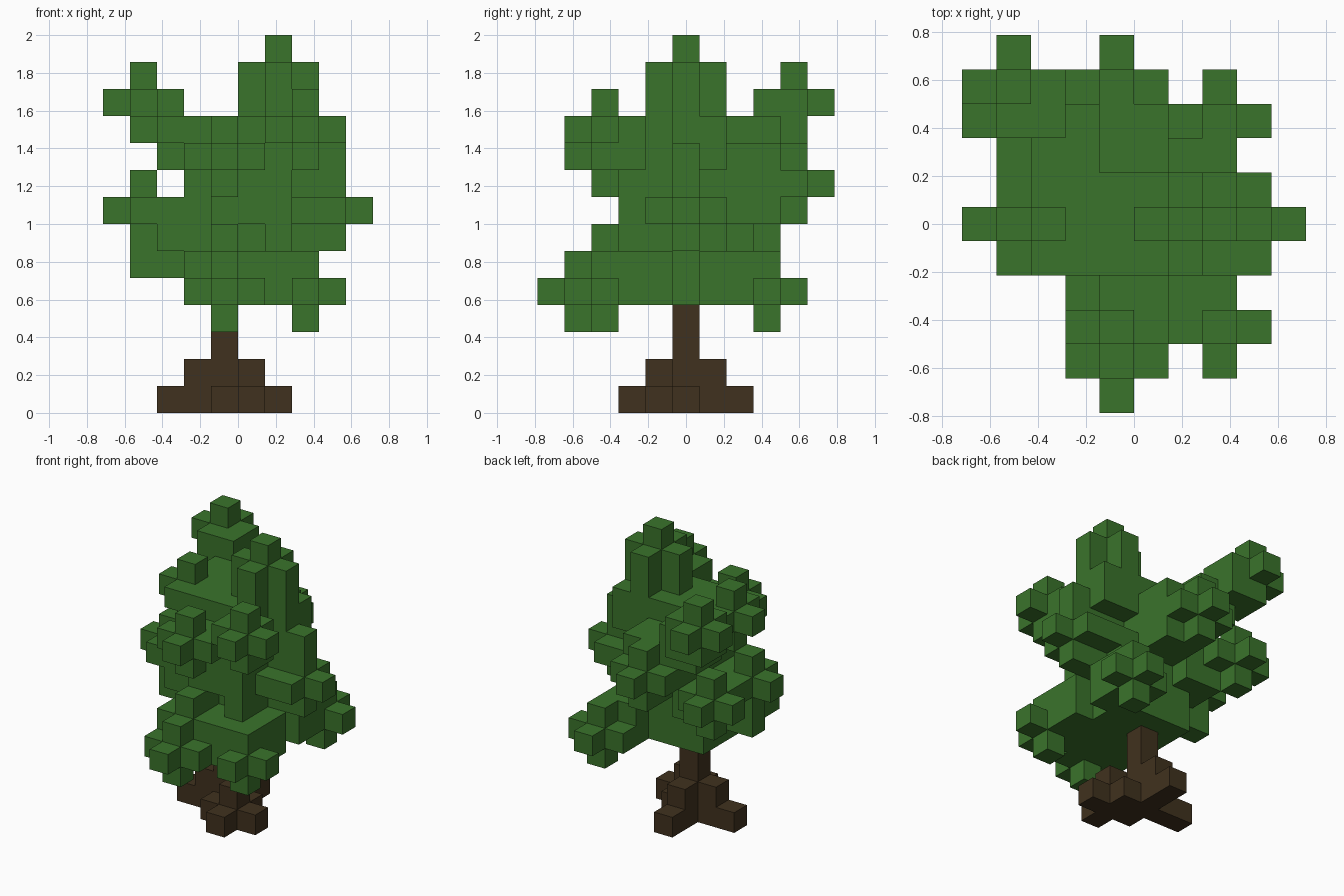
import bpy
import bmesh
from itertools import product
from mathutils import Vector

cube = bpy.data.objects.get("Cube")
if cube:
    bpy.data.objects.remove(cube, do_unlink=True)

UNIT = 2 / 14  # edge of one block
AXES = [Vector(a) for a in ((1, 0, 0), (0, 1, 0), (0, 0, 1))]


def material(name, color):
    mat = bpy.data.materials.new(name)
    mat.use_nodes = True
    mat.diffuse_color = color
    mat.node_tree.nodes["Principled BSDF"].inputs["Base Color"].default_value = color
    return mat


def box(cells, x, y, z):
    """Fill an inclusive range of block cells."""
    spans = [range(lo, hi + 1) for lo, hi in (x, y, z)]
    cells.update(product(*spans))


def tuft(cells, x, y, z):
    """Fill a block and its six neighbours."""
    cells.add((x, y, z))
    for axis in AXES:
        for sign in (-1, 1):
            cells.add(tuple(int(c) for c in Vector((x, y, z)) + axis * sign))


def build(name, cells, mat):
    """Make one mesh from the exposed sides of the cells."""
    bm = bmesh.new()
    shared = {}

    def corner(point):
        key = tuple(round(c * 2) for c in point)
        if key not in shared:
            shared[key] = bm.verts.new(point * UNIT)
        return shared[key]

    for cell in sorted(cells):
        center = Vector(cell) + Vector((0.5, 0, 0.5))
        for n, axis in enumerate(AXES):
            for sign in (-1, 1):
                normal = axis * sign
                if tuple(int(c) for c in Vector(cell) + normal) in cells:
                    continue
                u = AXES[(n + 1) % 3] / 2
                v = AXES[(n + 2) % 3] / 2 * sign
                mid = center + normal / 2
                bm.faces.new([corner(p) for p in
                              (mid - u - v, mid + u - v, mid + u + v, mid - u + v)])
    mesh = bpy.data.meshes.new(name)
    bm.to_mesh(mesh)
    bm.free()
    mesh.materials.append(mat)
    obj = bpy.data.objects.new(name, mesh)
    bpy.context.collection.objects.link(obj)
    return obj


# Trunk with three flared roots
trunk = set()
box(trunk, x=(-1, -1), y=(0, 0), z=(0, 3))
box(trunk, x=(-1, 0), y=(-1, 0), z=(0, 0))
box(trunk, x=(0, 0), y=(-1, -1), z=(0, 1))
box(trunk, x=(0, 1), y=(-1, -1), z=(0, 0))
box(trunk, x=(0, 0), y=(-2, -1), z=(0, 0))
box(trunk, x=(-2, -2), y=(0, 0), z=(0, 1))
box(trunk, x=(-3, -2), y=(0, 0), z=(0, 0))
box(trunk, x=(-1, -1), y=(1, 1), z=(0, 1))
box(trunk, x=(-1, -1), y=(1, 2), z=(0, 0))

leaves = set()

# Leaf tufts at the branch ends: low, middle, high
for x, y, z in ((2, 3, 4), (-1, -4, 4), (2, -3, 4),
                (-4, 3, 7), (-4, 0, 7), (3, 0, 7), (-1, 4, 8),
                (-1, -3, 9), (2, -3, 10), (-3, 0, 10), (-4, 4, 11)):
    tuft(leaves, x, y, z)

# Crown core, narrower under the back overhang
box(leaves, x=(-2, 0), y=(-1, 1), z=(4, 8))
box(leaves, x=(1, 1), y=(-1, 1), z=(4, 7))
box(leaves, x=(1, 1), y=(-1, 0), z=(8, 8))
box(leaves, x=(-2, 1), y=(-1, 1), z=(9, 10))
box(leaves, x=(2, 2), y=(0, 1), z=(9, 10))
box(leaves, x=(2, 2), y=(0, 0), z=(6, 8))
box(leaves, x=(2, 2), y=(-1, 1), z=(7, 7))

# Tall top with a cross-shaped section
box(leaves, x=(0, 2), y=(0, 0), z=(8, 12))
box(leaves, x=(1, 1), y=(-1, 1), z=(9, 12))
box(leaves, x=(1, 1), y=(0, 0), z=(12, 13))
box(leaves, x=(3, 3), y=(0, 0), z=(6, 9))

# Low branches, front and back
box(leaves, x=(-2, 0), y=(-3, -1), z=(4, 5))
box(leaves, x=(-1, -1), y=(-3, -2), z=(6, 6))
box(leaves, x=(0, 1), y=(-3, -1), z=(4, 5))
box(leaves, x=(2, 2), y=(-2, -1), z=(4, 5))
box(leaves, x=(1, 1), y=(-2, -2), z=(6, 6))
box(leaves, x=(1, 2), y=(1, 2), z=(4, 5))

# Middle branches, side and back
box(leaves, x=(-4, -3), y=(0, 0), z=(5, 7))
box(leaves, x=(-3, -3), y=(-1, 2), z=(6, 7))
box(leaves, x=(-2, -2), y=(1, 2), z=(6, 8))
box(leaves, x=(-2, 0), y=(2, 3), z=(8, 8))
box(leaves, x=(-1, 0), y=(2, 3), z=(7, 9))

# High branches, front and back
box(leaves, x=(-1, 1), y=(-2, -2), z=(7, 9))
box(leaves, x=(1, 2), y=(-2, -2), z=(9, 10))
box(leaves, x=(-3, -2), y=(2, 3), z=(9, 10))
tuft(leaves, x=-3, y=3, z=10)

bark = material("bark brown", (0.051, 0.031, 0.013, 1))
leaf = material("leaf green", (0.042, 0.172, 0.024, 1))
build("trunk", trunk, bark)
build("foliage", leaves - trunk, leaf)
